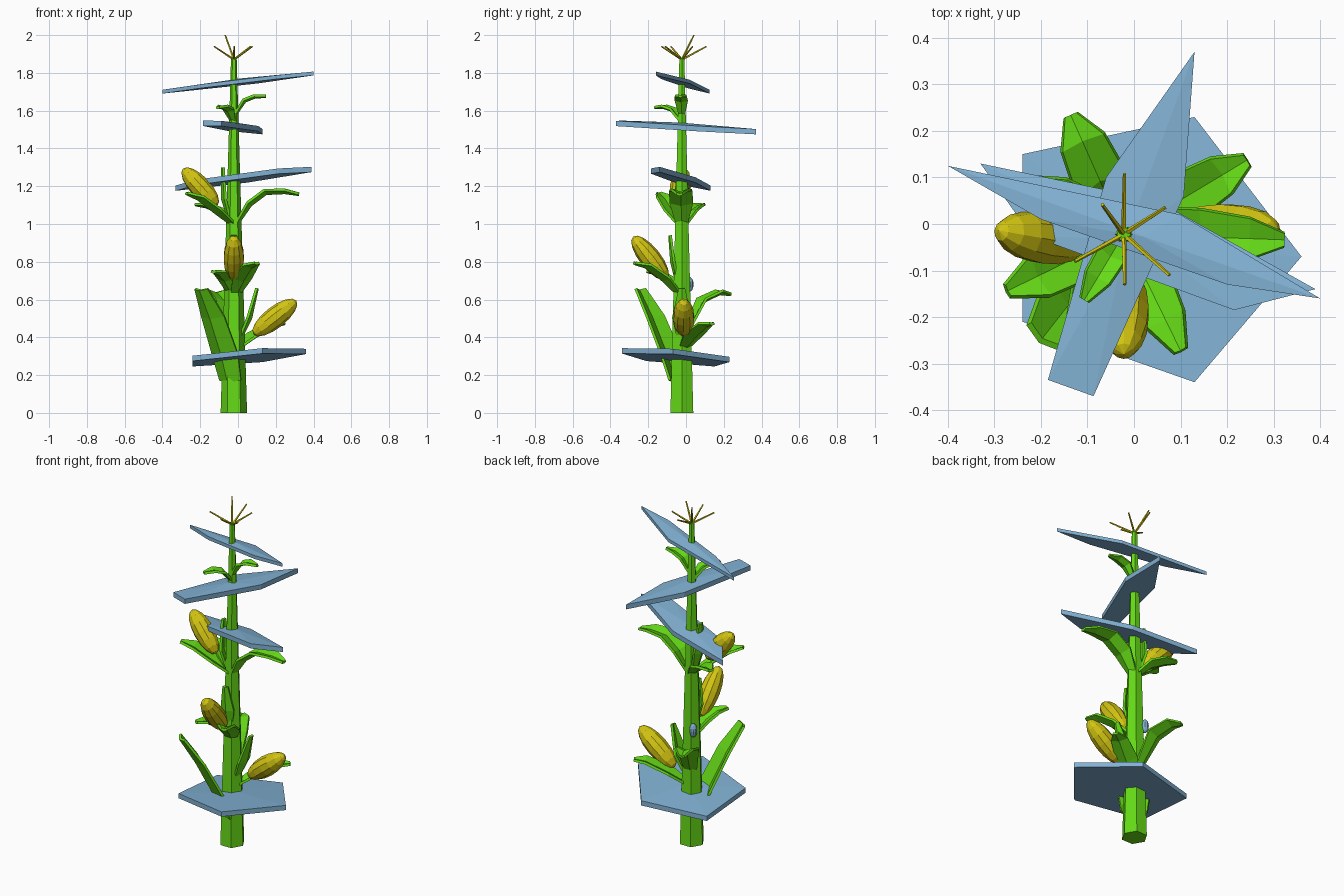
import bpy, bmesh
from math import radians, sin, cos, pi
from mathutils import Vector

if "Cube" in bpy.data.objects:
    bpy.data.objects.remove(bpy.data.objects["Cube"])

AXIS = Vector((-0.022, -0.022, 0))


def material(name, rgb):
    m = bpy.data.materials.new(name)
    m.diffuse_color = (*rgb, 1)
    m.use_nodes = True
    m.node_tree.nodes["Principled BSDF"].inputs["Base Color"].default_value = m.diffuse_color
    return m


GREEN = material("green", (0.13, 0.70, 0.008))
YELLOW = material("yellow", (0.65, 0.56, 0.006))
BLUE = material("blue", (0.22, 0.44, 0.65))


def add_mesh(name, bm, mat):
    bmesh.ops.recalc_face_normals(bm, faces=bm.faces)
    me = bpy.data.meshes.new(name)
    bm.to_mesh(me)
    bm.free()
    me.materials.append(mat)
    ob = bpy.data.objects.new(name, me)
    bpy.context.collection.objects.link(ob)
    return ob


def rod(name, a, b, r1, r2, sides, mat):
    """Tapered prism from a to b."""
    a, b = Vector(a), Vector(b)
    d = b - a
    q = d.to_track_quat('Z', 'Y') if d.x or d.y else Vector((0, 0, 1)).rotation_difference(d)
    bm = bmesh.new()
    rings = []
    for p, r in ((a, r1), (b, r2)):
        rings.append([bm.verts.new(p + q @ Vector((r * cos(2 * pi * i / sides), r * sin(2 * pi * i / sides), 0)))
                      for i in range(sides)])
    for i in range(sides):
        j = (i + 1) % sides
        bm.faces.new((rings[0][i], rings[0][j], rings[1][j], rings[1][i]))
    bm.faces.new(rings[0])
    bm.faces.new(rings[1])
    return add_mesh(name, bm, mat)


def leaf(name, azimuth, sections):
    """Folded leaf growing away from the stalk; sections are (radius, z, half width)."""
    a = radians(azimuth)
    out, side = Vector((cos(a), sin(a), 0)), Vector((-sin(a), cos(a), 0))
    mids = [AXIS + out * r + Vector((0, 0, z)) for r, z, w in sections]
    bm = bmesh.new()
    rows = []
    for i, (r, z, w) in enumerate(sections):
        t = (mids[min(i + 1, len(mids) - 1)] - mids[max(i - 1, 0)]).normalized()
        n = t.cross(side).normalized()
        rows.append([bm.verts.new(mids[i] + side * w * s + n * 0.35 * w * abs(s)) for s in (-1, 0, 1)])
    for p, q in zip(rows, rows[1:]):
        for k in (0, 1):
            bm.faces.new((p[k], p[k + 1], q[k + 1], q[k]))
    ob = add_mesh(name, bm, GREEN)
    mod = ob.modifiers.new("thickness", 'SOLIDIFY')
    mod.thickness = 0.014
    mod.offset = 0


def ellipsoid(name, centre, direction, half_length, radius, mat):
    bm = bmesh.new()
    bmesh.ops.create_uvsphere(bm, u_segments=10, v_segments=8, radius=1)
    q = Vector(direction).to_track_quat('Z', 'Y')
    for v in bm.verts:
        v.co = Vector(centre) + q @ Vector((v.co.x * radius, v.co.y * radius, v.co.z * half_length))
    add_mesh(name, bm, mat)


def plate(name, outline, z0, slope_x, slope_y, thick=0.028):
    """Tilted pentagon slab with a slightly raised middle."""
    bm = bmesh.new()
    cx, cy = (sum(p[k] for p in outline) / 5 for k in (0, 1))
    height = lambda x, y: z0 + slope_x * x + slope_y * y
    top = [bm.verts.new((x, y, height(x, y))) for x, y in outline]
    low = [bm.verts.new((x, y, height(x, y) - thick)) for x, y in outline]
    mid = bm.verts.new((cx, cy, height(cx, cy) + 0.01))
    for i in range(5):
        j = (i + 1) % 5
        bm.faces.new((top[i], top[j], mid))
        bm.faces.new((low[i], low[j], top[j], top[i]))
    bm.faces.new(low)
    add_mesh(name, bm, BLUE)


# Stalk
rod("stalk", AXIS, AXIS + Vector((0, 0, 1.88)), 0.070, 0.015, 6, GREEN)

# Tassel
for i, tip in enumerate([(-0.02, 0.108, 1.94), (0.067, 0.035, 1.94), (0.076, -0.11, 1.94),
                         (-0.02, -0.13, 1.94), (-0.127, -0.08, 1.94), (-0.068, 0.042, 2.0)]):
    rod(f"tassel_spike_{i}", AXIS + Vector((0, 0, 1.87)), tip, 0.006, 0.004, 5, YELLOW)

# Lower leaves
leaf("big_leaf", -128, [(.05, .165, .07), (.10, .30, .085), (.20, .50, .075), (.29, .65, .042)])
leaf("rear_leaf", 114, [(.03, .42, .03), (.13, .59, .06), (.22, .63, .05), (.28, .625, .015)])
leaf("right_husk_rear", 31, [(.03, .34, .03), (.13, .40, .06), (.25, .46, .045), (.31, .47, .015)])
leaf("right_husk_upright", 0, [(.03, .38, .02), (.09, .50, .05), (.125, .66, .015)])

# Middle leaves
leaf("front_husk_right", -64, [(.03, .63, .03), (.11, .70, .055), (.21, .77, .045), (.28, .79, .015)])
leaf("front_husk_left", -121, [(.03, .64, .03), (.09, .70, .05), (.15, .735, .04), (.21, .745, .015)])
leaf("front_husk_upright", -90, [(.03, .70, .02), (.055, .80, .04), (.065, .94, .015)])

# Upper leaves
leaf("left_husk_front", -154, [(.02, 1.0, .03), (.11, 1.06, .055), (.21, 1.13, .05), (.28, 1.16, .015)])
leaf("left_husk_rear", 151, [(.02, 1.0, .03), (.09, 1.06, .05), (.17, 1.09, .045), (.23, 1.10, .015)])
leaf("left_husk_upright", 180, [(.02, 1.0, .02), (.06, 1.13, .045), (.06, 1.30, .015)])
leaf("right_leaf", -2, [(.02, 1.0, .03), (.09, 1.10, .06), (.17, 1.16, .06), (.27, 1.165, .045), (.345, 1.155, .015)])
leaf("top_leaf_right", -3, [(.01, 1.58, .015), (.06, 1.65, .033), (.11, 1.67, .03), (.17, 1.675, .008)])
leaf("top_leaf_front", -121, [(.01, 1.545, .015), (.06, 1.60, .033), (.11, 1.615, .03), (.165, 1.615, .01)])

# Corn cobs
ellipsoid("cob_right", (0.195, -0.012, 0.505), (0.79, 0, 0.62), 0.145, 0.057, YELLOW)
ellipsoid("cob_front", (-0.022, -0.19, 0.82), (0, -0.62, 0.78), 0.145, 0.056, YELLOW)
ellipsoid("cob_left", (-0.20, -0.03, 1.195), (-0.68, 0.12, 0.73), 0.135, 0.056, YELLOW)

# Small bud on the stalk
ellipsoid("bud", (-0.06, 0.018, 0.68), (0, 0, 1), 0.04, 0.022, BLUE)

# Tilted plates
plate("plate_bottom", [(.36, -.07), (.13, .23), (-.24, .15), (-.24, -.21), (.13, -.34)], .305, .08, -.08)
plate("plate_middle", [(.39, -.14), (.05, .05), (-.33, .13), (-.22, -.026), (.215, -.185)], 1.25, .085, -.14)
plate("plate_upper", [(.13, .37), (-.06, .10), (-.185, -.335), (-.087, -.37), (.107, .06)], 1.525, -.03, -.05)
plate("plate_top", [(.40, -.16), (.10, .02), (-.40, .125), (-.20, .01), (.20, -.13)], 1.757, .085, -.10, 0.02)
